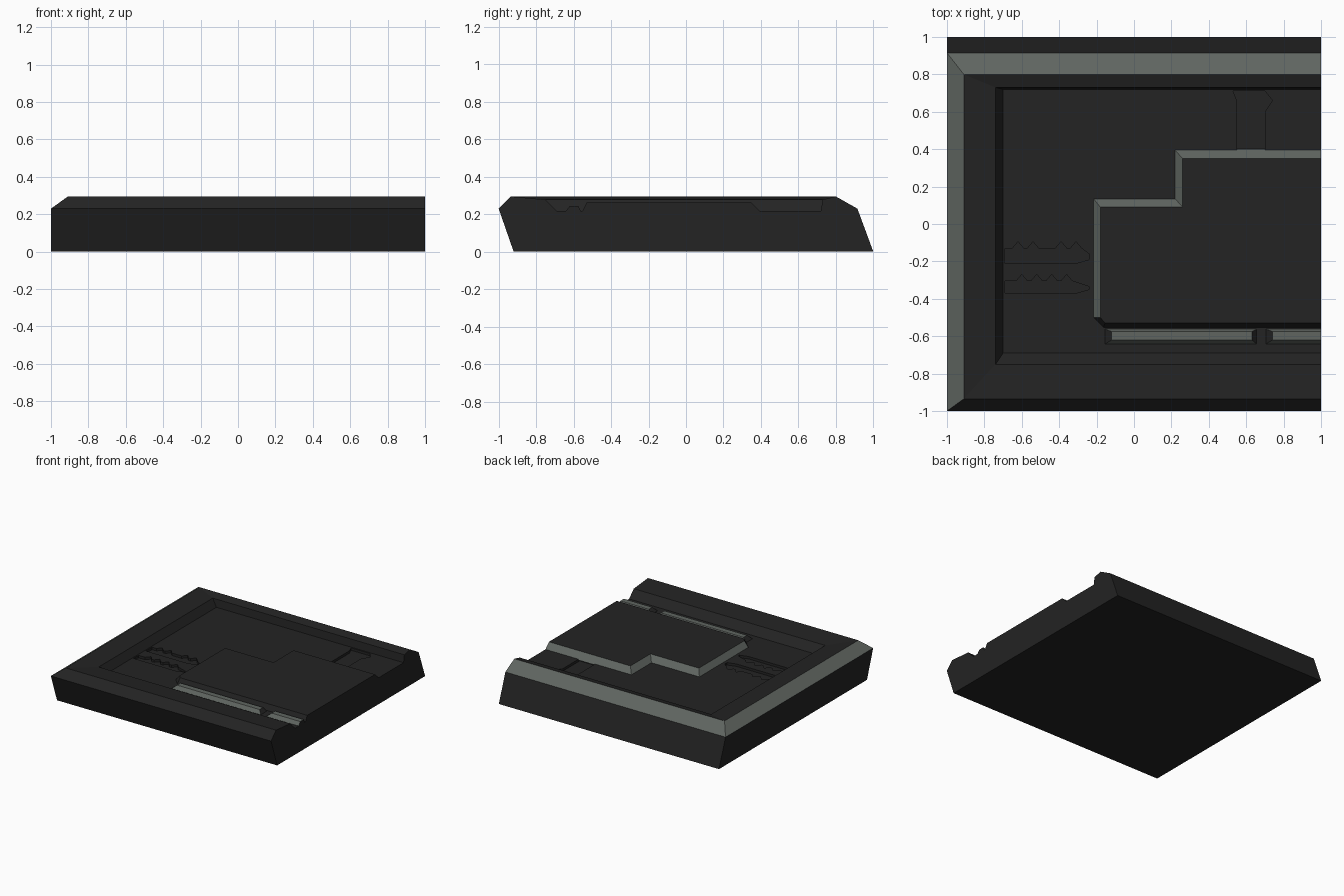
import bpy, bmesh

if "Cube" in bpy.data.objects:
    bpy.data.objects.remove(bpy.data.objects["Cube"])

FLOOR = 0.217


def material(name, rgb):
    m = bpy.data.materials.new(name)
    m.diffuse_color = (*rgb, 1)
    m.use_nodes = True
    m.node_tree.nodes["Principled BSDF"].inputs["Base Color"].default_value = m.diffuse_color
    return m


black = material("charcoal black", (0.017, 0.017, 0.017))
grey = material("trim grey", (0.115, 0.13, 0.118))


def finish(name, bm, grey_rule=None):
    """Turn a bmesh into a named object and paint trim faces by rule."""
    bmesh.ops.recalc_face_normals(bm, faces=bm.faces)
    bm.normal_update()
    for f in bm.faces:
        if grey_rule and grey_rule(f.normal, f.calc_center_median()):
            f.material_index = 1
    mesh = bpy.data.meshes.new(name)
    bm.to_mesh(mesh)
    bm.free()
    mesh.materials.append(black)
    mesh.materials.append(grey)
    ob = bpy.data.objects.new(name, mesh)
    bpy.context.collection.objects.link(ob)
    return ob


def loft(bm, rings):
    """Skin between stacked closed outlines and cap both ends."""
    rows = [[bm.verts.new(p) for p in ring] for ring in rings]
    n = len(rows[0])
    for a, b in zip(rows, rows[1:]):
        for i in range(n):
            j = (i + 1) % n
            bm.faces.new((a[i], a[j], b[j], b[i]))
    bm.faces.new(rows[0])
    bm.faces.new(rows[-1])


def prism(bm, outline, z0, z1):
    loft(bm, [[(x, y, z) for x, y in outline] for z in (z0, z1)])


# Tray: leaning outer walls, chamfered rim on three sides, open right end
levels = [(-1, -0.92, 1.0, 0), (-1, -1, 0.915, 0.23), (-0.91, -0.935, 0.80, 0.295),
          (-0.74, -0.75, 0.73, 0.278), (-0.70, -0.69, 0.72, FLOOR)]
bm = bmesh.new()
rows = [[bm.verts.new(p) for p in ((1, f, z), (l, f, z), (l, b, z), (1, b, z))]
        for l, f, b, z in levels]
for a, b in zip(rows, rows[1:]):
    for i in range(3):
        bm.faces.new((a[i], a[i + 1], b[i + 1], b[i]))
bm.faces.new(rows[0])
bm.faces.new(rows[-1])
bm.faces.new([r[0] for r in rows] + [r[3] for r in reversed(rows)])
tray = finish("tray", bm, lambda n, c: 0.24 < c.z < 0.28 and n.z > 0.3
              and (c.x < -0.9 or c.y > 0.84))

# Shallow channels cut in the tray floor, with toothed edges
bm = bmesh.new()
bottom, top = FLOOR - 0.02, FLOOR + 0.02
prism(bm, [(0.55, 0.38), (0.70, 0.38), (0.70, 0.60), (0.74, 0.66), (0.70, 0.71),
           (0.53, 0.71), (0.55, 0.66)], bottom, top)
for y0, y1, teeth in ((-0.21, -0.13, (-0.62, -0.54, -0.39, -0.31)),
                      (-0.37, -0.305, (-0.60, -0.52, -0.44, -0.36))):
    edge = []
    for x in reversed(teeth):
        edge += [(x + 0.03, y1), (x, y1 + 0.035), (x - 0.03, y1)]
    prism(bm, [(-0.69, y0), (-0.31, y0), (-0.24, y0 + 0.02), (-0.24, y1 - 0.03)]
          + edge + [(-0.69, y1)], bottom, top)
cutter = finish("channel_cutter", bm)
cutter.hide_render = True
cutter.hide_viewport = True
cut = tray.modifiers.new("channels", "BOOLEAN")
cut.operation = "DIFFERENCE"
cut.solver = "EXACT"
cut.object = cutter

# Stepped raised deck with sloping edges
outer = [(1, -0.555), (-0.165, -0.555), (-0.22, -0.50), (-0.22, 0.14),
         (0.215, 0.14), (0.215, 0.40), (1, 0.40)]
inner = [(1, -0.53), (-0.155, -0.53), (-0.18, -0.50), (-0.18, 0.09),
         (0.26, 0.09), (0.26, 0.35), (1, 0.35)]
bm = bmesh.new()
loft(bm, [[(x, y, FLOOR - 0.005) for x, y in outer],
          [(x, y, 0.262) for x, y in inner]])
finish("raised_deck", bm, lambda n, c: 0.2 < n.z < 0.95 and c.y > -0.52)

# Two trim bars along the front of the deck
section = [(-0.645, FLOOR - 0.005), (-0.62, 0.245), (-0.575, 0.245), (-0.56, FLOOR - 0.005)]
for name, x0, x1, t0, t1 in (("trim_bar_long", -0.16, 0.66, 0.04, -0.03),
                             ("trim_bar_short", 0.70, 1.0, 0.04, 0)):
    bm = bmesh.new()
    loft(bm, [[(x + (t if z > FLOOR else 0), y, z) for y, z in section]
              for x, t in ((x0, t0), (x1, t1))])
    finish(name, bm, lambda n, c: abs(n.x) < 0.3)
